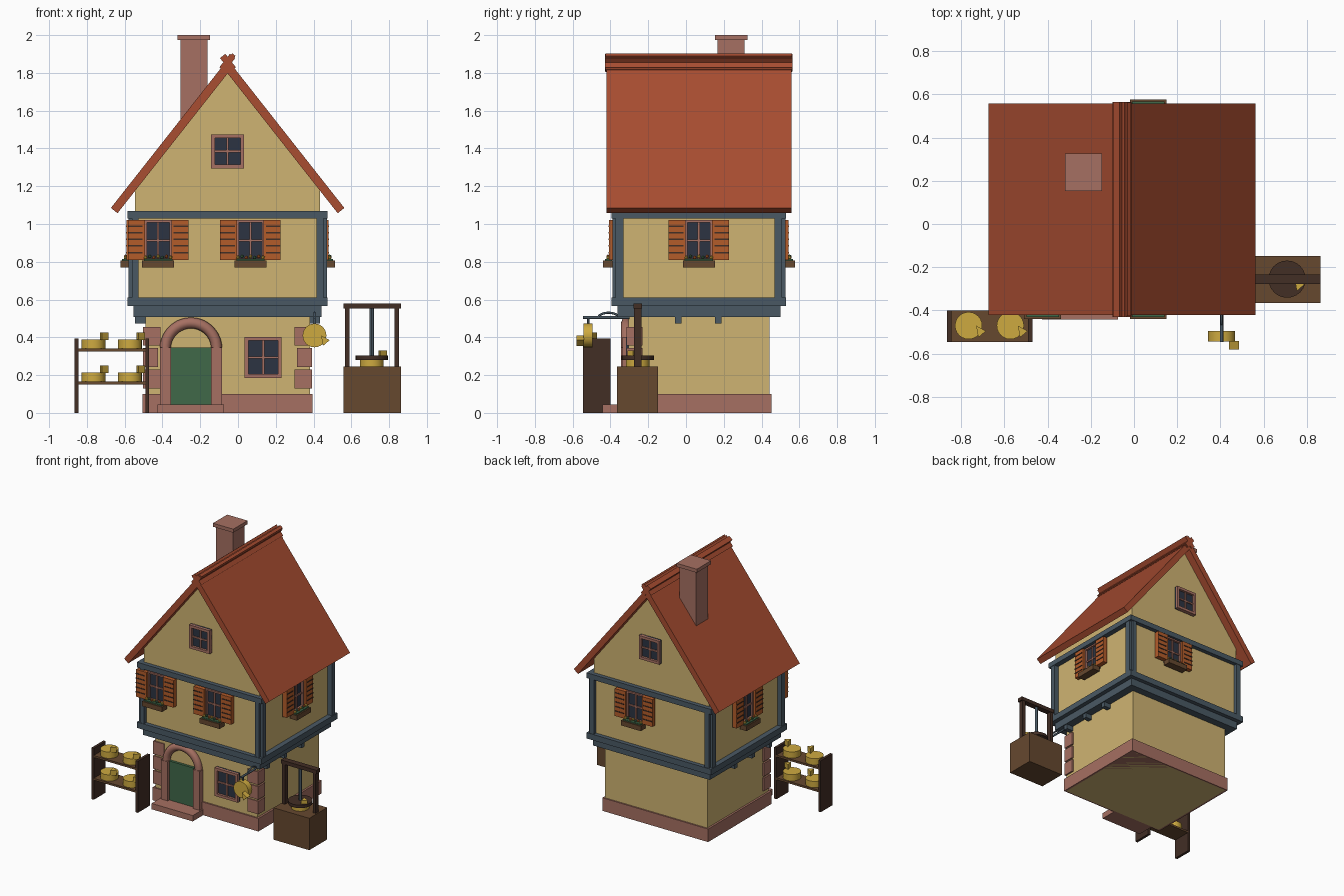
import bpy, bmesh, math
from mathutils import Matrix, Vector

if "Cube" in bpy.data.objects:
    bpy.data.objects.remove(bpy.data.objects["Cube"])


def material(name, r, g, b):
    lin = [((c / 255 + 0.055) / 1.055) ** 2.4 for c in (r, g, b)] + [1]
    m = bpy.data.materials.new(name)
    m.use_nodes = True
    m.diffuse_color = lin
    m.node_tree.nodes["Principled BSDF"].inputs["Base Color"].default_value = lin
    return m


PLASTER = material("plaster", 207, 180, 114)
STONE = material("pink stone", 166, 112, 98)
FRAME = material("blue grey timber", 74, 89, 100)
DOOR = material("door green", 64, 104, 73)
SHUTTER = material("shutter orange", 180, 92, 42)
ROOF = material("roof tile", 168, 77, 49)
WOOD = material("brown wood", 102, 72, 47)
DARK = material("dark wood", 66, 46, 37)
GOLD = material("cheese yellow", 206, 170, 64)
GLASS = material("window glass", 44, 52, 66)

I = Matrix.Identity(4)
HOUSE = Matrix.Translation((-0.055, 0.068, 0))


def finish(name, bm, mat, M=I, smooth=False):
    bmesh.ops.recalc_face_normals(bm, faces=bm.faces)
    me = bpy.data.meshes.new(name)
    bm.to_mesh(me)
    bm.free()
    me.materials.append(mat)
    ob = bpy.data.objects.new(name, me)
    ob.matrix_world = M
    bpy.context.collection.objects.link(ob)
    if smooth:
        bpy.ops.object.select_all(action="DESELECT")
        ob.select_set(True)
        bpy.context.view_layer.objects.active = ob
        bpy.ops.object.shade_smooth_by_angle()
    return ob


def box(name, mat, x, y, z, M=I):
    """Box from three (low, high) ranges."""
    bm = bmesh.new()
    bmesh.ops.create_cube(bm, size=1)
    for v in bm.verts:
        v.co = [r[0] if c < 0 else r[1] for c, r in zip(v.co, (x, y, z))]
    return finish(name, bm, mat, M)


def prism(name, mat, pts, lo, hi, M=I, axis=1):
    """Extrude a 2D outline along y (axis 1) or z (axis 2)."""
    bm = bmesh.new()
    place = (lambda a, b: (a, lo, b)) if axis == 1 else (lambda a, b: (a, b, lo))
    face = bm.faces.new([bm.verts.new(place(*p)) for p in pts])
    new = bmesh.ops.extrude_face_region(bm, geom=[face])["geom"]
    step = Vector((0, 0, 0))
    step[axis] = hi - lo
    bmesh.ops.translate(bm, vec=step, verts=[g for g in new if isinstance(g, bmesh.types.BMVert)])
    return finish(name, bm, mat, M)


def cylinder(name, mat, r, z0, z1, M=I, n=24):
    bm = bmesh.new()
    bmesh.ops.create_cone(bm, cap_ends=True, segments=n, radius1=r, radius2=r, depth=z1 - z0)
    bmesh.ops.translate(bm, vec=(0, 0, (z0 + z1) / 2), verts=bm.verts)
    return finish(name, bm, mat, M, True)


def tube(name, mat, pts, r):
    """Round bar swept along points."""
    cu = bpy.data.curves.new(name, "CURVE")
    cu.dimensions = "3D"
    cu.bevel_depth, cu.bevel_resolution, cu.use_fill_caps = r, 2, True
    sp = cu.splines.new("POLY")
    sp.points.add(len(pts) - 1)
    for p, co in zip(sp.points, pts):
        p.co = (*co, 1)
    cu.materials.append(mat)
    ob = bpy.data.objects.new(name, cu)
    bpy.context.collection.objects.link(ob)
    return ob


def window(name, M, w, z0, z1, depth=0.03, rim=0.02):
    """Framed four-pane window, outward along local -y, half width w."""
    box(name + "_glass", GLASS, (-w, w), (-0.012, 0), (z0, z1), M)
    for s in (-1, 1):
        x = sorted((s * w, s * (w - rim)))
        box(name + "_jamb", STONE, x, (-depth, 0), (z0, z1), M)
    for a in (z0, z1 - rim):
        box(name + "_rail", STONE, (-w + rim, w - rim), (-depth, 0), (a, a + rim), M)
    mid = (z0 + z1) / 2
    box(name + "_mullion", STONE, (-0.006, 0.006), (-0.02, 0), (z0, z1), M)
    box(name + "_crossbar", STONE, (-w, w), (-0.02, 0), (mid - 0.006, mid + 0.006), M)


def shuttered_window(name, M):
    window(name, M, 0.072, 0.805, 1.02, 0.028, 0.012)
    for s in (-1, 1):
        x = sorted((s * 0.07, s * 0.16))
        box(name + "_shutter", SHUTTER, x, (-0.045, -0.01), (0.81, 1.02), M)
        for k in range(5):
            z = 0.845 + k * 0.035
            box(name + "_slat_gap", DARK, sorted((s * 0.082, s * 0.16)), (-0.048, -0.044), (z, z + 0.008), M)
    box(name + "_flower_box", WOOD, (-0.085, 0.085), (-0.078, -0.02), (0.77, 0.807), M)
    box(name + "_leaves", DOOR, (-0.075, 0.075), (-0.068, -0.03), (0.805, 0.816), M)
    for k in range(7):
        bm = bmesh.new()
        bmesh.ops.create_icosphere(bm, subdivisions=1, radius=0.011)
        at = Matrix.Translation((-0.066 + k * 0.022, -0.05, 0.822 + 0.006 * (k % 2)))
        finish(name + "_flower", bm, (GOLD, DOOR, SHUTTER)[k % 3], M @ at)


def cheese(name, M):
    cylinder(name, GOLD, 0.063, 0, 0.048, M)
    prism(name + "_wedge", GOLD, [(0.035, 0), (0.08, -0.025), (0.045, -0.055)], 0.046, 0.086, M, 2)


# Ground floor
box("lower_wall", PLASTER, (-0.435, 0.435), (-0.373, 0.373), (0, 0.52), HOUSE)
box("plinth", STONE, (-0.45, 0.45), (-0.384, 0.384), (0, 0.1), HOUSE)
for s in (-1, 1):
    for k in range(3):
        z = 0.13 + k * 0.113
        inner = 0.355 if k % 2 == 0 else 0.368
        box("corner_stone", STONE, sorted((s * inner, s * 0.447)), (-0.382, -0.298), (z, z + 0.1), HOUSE)

# Doorway with round arch and step
box("door", DOOR, (-0.36, -0.138), (-0.325, -0.3), (0.04, 0.345))
box("door_step", STONE, (-0.425, -0.075), (-0.442, -0.3), (0, 0.045))
for s in (-1, 1):
    box("door_pillar", STONE, sorted((-0.249 + s * 0.107, -0.249 + s * 0.165)), (-0.345, -0.3), (0.04, 0.345))
arc = [math.pi * k / 20 for k in range(21)]
tube("door_arch", STONE, [(-0.249 + 0.136 * math.cos(a), -0.316, 0.34 + 0.136 * math.sin(a)) for a in arc], 0.029)
window("shop_window", Matrix.Translation((0.133, -0.305, 0)), 0.098, 0.185, 0.402)

# Upper storey and gables in one pentagonal block
prism("upper_wall", PLASTER, [(-0.49, 0.56), (0.49, 0.56), (0.49, 1.19), (0, 1.82), (-0.49, 1.19)], -0.43, 0.43, HOUSE)
box("jetty_beam", FRAME, (-0.497, 0.497), (-0.431, 0.431), (0.508, 0.568), HOUSE)
for s in (-1, 1):
    for y in (-0.32, -0.108, 0.102):
        box("joist_end", FRAME, sorted((s * 0.43, s * 0.49)), (y - 0.017, y + 0.017), (0.472, 0.51), HOUSE)

# Timber frame
for z in ((0.565, 0.61), (1.03, 1.07)):
    for s in (-1, 1):
        box("frame_beam", FRAME, (-0.53, 0.53), sorted((s * 0.42, s * 0.462)), z, HOUSE)
        box("side_frame_beam", FRAME, sorted((s * 0.48, s * 0.53)), (-0.462, 0.462), z, HOUSE)
for sx in (-1, 1):
    for sy in (-1, 1):
        box("frame_post", FRAME, sorted((sx * 0.471, sx * 0.507)), sorted((sy * 0.42, sy * 0.458)), (0.6, 1.04), HOUSE)
        box("side_frame_post", FRAME, sorted((sx * 0.48, sx * 0.526)), sorted((sy * 0.4, sy * 0.44)), (0.6, 1.04), HOUSE)

# Windows of the upper storey and gables
for name, turn, shift, dist in (("front_left", 0, 0.121, 0.43), ("front_right", 0, -0.368, 0.43),
                                ("back", 180, -0.121, 0.43), ("left", 90, 0, 0.49), ("right", -90, 0, 0.49)):
    R = Matrix.Rotation(math.radians(turn), 4, "Z")
    shuttered_window(name + "_window", HOUSE @ R @ Matrix.Translation((shift, -dist, 0)))
for turn in (0, math.pi):
    M = HOUSE @ Matrix.Rotation(turn, 4, "Z") @ Matrix.Translation((0, -0.43, 0))
    window("gable_window", M, 0.087, 1.295, 1.475)

# Roof, ridge and chimney
for s in (-1, 1):
    prism("roof_slope", ROOF, [(0, 1.87), (s * 0.618, 1.085), (s * 0.583, 1.057), (0, 1.797)], -0.49, 0.49, HOUSE)
    M = HOUSE @ Matrix.Translation((0, 0, 1.853)) @ Matrix.Rotation(s * math.radians(52), 4, "Y")
    box("ridge_tile", ROOF, (-0.045, 0.045), (-0.497, 0.497), (-0.016, 0.02), M)
    box("ridge_roll", ROOF, (-0.02, 0.055), (-0.494, 0.494), (-0.01, 0.012), M)
box("chimney", STONE, (-0.304, -0.162), (0.168, 0.31), (1.5, 1.98))
box("chimney_cap", STONE, (-0.32, -0.147), (0.153, 0.326), (1.973, 2.0))

# Hanging sign
tube("sign_rod", FRAME, [(0.405, -0.3, 0.505), (0.405, -0.545, 0.505)], 0.008)
tube("sign_scroll", FRAME, [(0.405, -0.41 + 0.055 * math.cos(a), 0.502 + 0.028 * math.sin(a)) for a in arc], 0.006)
tube("sign_hanger", FRAME, [(0.405, -0.518, 0.505), (0.405, -0.518, 0.46)], 0.006)
cheese("sign_cheese", Matrix.Translation((0.405, -0.495, 0.41)) @ Matrix.Rotation(math.pi / 2, 4, "X"))

# Shelf rack with cheeses
for x in (-0.865, -0.49):
    box("rack_side", DARK, (x, x + 0.02), (-0.545, -0.4), (0, 0.395))
for z in (0.15, 0.325):
    box("rack_shelf", WOOD, (-0.85, -0.48), (-0.545, -0.4), (z, z + 0.015))
    for x in (-0.765, -0.572):
        cheese("shelf_cheese", Matrix.Translation((x, -0.47, z + 0.015)))

# Cheese press
box("press_base", WOOD, (0.558, 0.862), (-0.365, -0.147), (0, 0.245))
for x in (0.567, 0.828):
    box("press_post", DARK, (x, x + 0.024), (-0.274, -0.236), (0.24, 0.56))
box("press_beam", DARK, (0.558, 0.862), (-0.277, -0.233), (0.552, 0.58))
P = Matrix.Translation((0.708, -0.255, 0))
cylinder("press_screw", FRAME, 0.011, 0.29, 0.56, P, 12)
cylinder("press_plate", DARK, 0.086, 0.28, 0.303, P)
cheese("press_cheese", P @ Matrix.Translation((0, 0, 0.245)))
